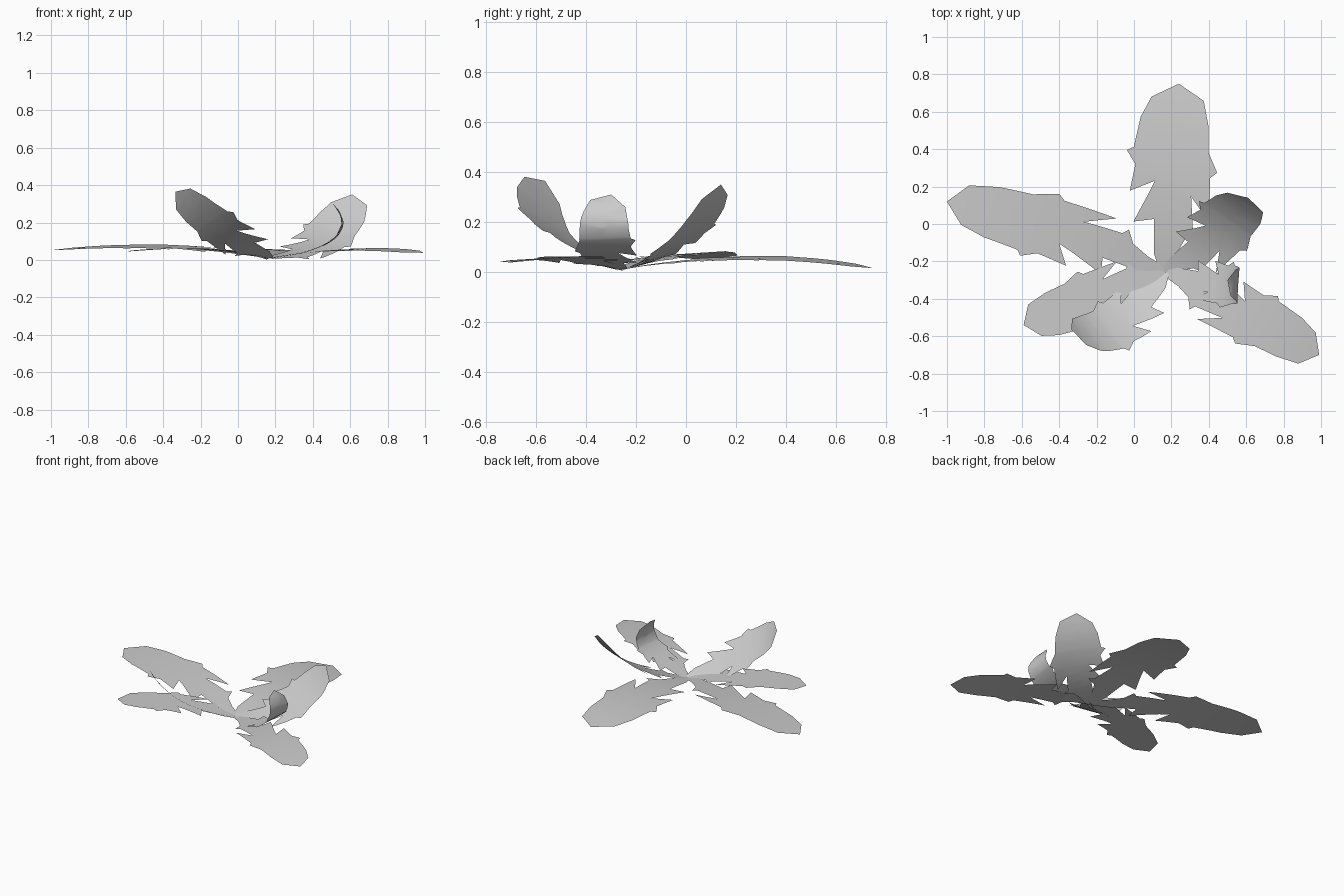
import bpy, bmesh
from mathutils import Vector

cube = bpy.data.objects.get("Cube")
if cube:
    bpy.data.objects.remove(cube, do_unlink=True)

grey = bpy.data.materials.new("leaf grey")
grey.use_nodes = True
grey.diffuse_color = (0.6, 0.6, 0.6, 1)
grey.node_tree.nodes["Principled BSDF"].inputs["Base Color"].default_value = grey.diffuse_color

# Toothed leaf outline: (fraction of length, half width), base to tip
LEFT_EDGE = [(0, .03), (.1, .07), (.28, .08), (.26, .19), (.42, .115), (.48, .09),
             (.42, .22), (.56, .2), (.63, .25), (.65, .215), (.81, .19), (.92, .14)]
RIGHT_EDGE = [(0, .03), (.1, .05), (.18, .09), (.22, .17), (.24, .13), (.41, .11),
              (.285, .21), (.515, .205), (.545, .24), (.65, .185), (.79, .175), (.92, .14)]
OUTLINE = [(t, -w) for t, w in RIGHT_EDGE] + [(1, 0)] + [(t, w) for t, w in reversed(LEFT_EDGE)]
BASE = (.17, -.26, .01)
STEPS = 60


def bezier(points, t):
    points = [Vector(p) for p in points]
    while len(points) > 1:
        points = [a.lerp(b, t) for a, b in zip(points, points[1:])]
    return points[0]


def make_spine(controls):
    """Return a function giving position and tangent by fraction of arc length."""
    pts = [bezier(controls, i / STEPS) for i in range(STEPS + 1)]
    lengths = [0]
    for a, b in zip(pts, pts[1:]):
        lengths.append(lengths[-1] + (b - a).length)

    def spine(fraction):
        target = min(max(fraction, 0), 1) * lengths[-1]
        i = 0
        while i < STEPS - 1 and lengths[i + 1] < target:
            i += 1
        f = (target - lengths[i]) / (lengths[i + 1] - lengths[i])
        return pts[i].lerp(pts[i + 1], f), (pts[i + 1] - pts[i]).normalized()
    return spine


def make_leaf(name, width, controls, side):
    bm = bmesh.new()
    bm.faces.new([bm.verts.new((t, w, 0)) for t, w in OUTLINE])
    bm.normal_update()
    bmesh.ops.triangulate(bm, faces=bm.faces[:])
    # Cut across the blade so that it can bend, and along the midrib
    cuts = [((i / 12, 0, 0), (1, 0, 0)) for i in range(1, 12)] + [((0, 0, 0), (0, 1, 0))]
    for place, normal in cuts:
        bmesh.ops.bisect_plane(bm, geom=bm.verts[:] + bm.edges[:] + bm.faces[:],
                               plane_co=place, plane_no=normal, dist=1e-5)
    bm.normal_update()
    bmesh.ops.triangulate(bm, faces=bm.faces[:])
    # Bend the flat blade along its spine
    spine = make_spine([BASE] + controls)
    side = Vector(side)
    for v in bm.verts:
        centre, along = spine(v.co.x)
        across = (side - along * side.dot(along)).normalized()
        v.co = centre + across * v.co.y * width
    mesh = bpy.data.meshes.new(name)
    bm.to_mesh(mesh)
    bm.free()
    mesh.materials.append(grey)
    mesh.shade_smooth()
    leaf = bpy.data.objects.new(name, mesh)
    bpy.context.collection.objects.link(leaf)


# Low spreading leaves
make_leaf("back_leaf", 1, [(.2, .25, .1), (.24, .75, .015)], (-1, .07, .04))
make_leaf("right_back_leaf", .77, [(-.385, .005, .11), (-1, .12, .052)], (-.31, -.95, -.06))
make_leaf("right_front_leaf", .65, [(-.2, -.37, .09), (-.59, -.54, .045)], (.345, -.94, 0))
make_leaf("left_front_leaf", .68, [(.58, -.47, .085), (.99, -.7, .038)], (.47, .88, .05))

# Raised inner leaves
make_leaf("raised_front_leaf", .7, [(-.1, -.65, .14), (-.335, -.565, .365)], (.185, -.25, .14))
make_leaf("raised_back_leaf", .78, [(.53, 0, .045), (.61, .14, .35)], (-.85, .5, .13))
make_leaf("curled_leaf", .52, [(.4, -.3, .03), (.68, -.38, .12), (.5, -.3, .31)], (.05, 1, 0))
